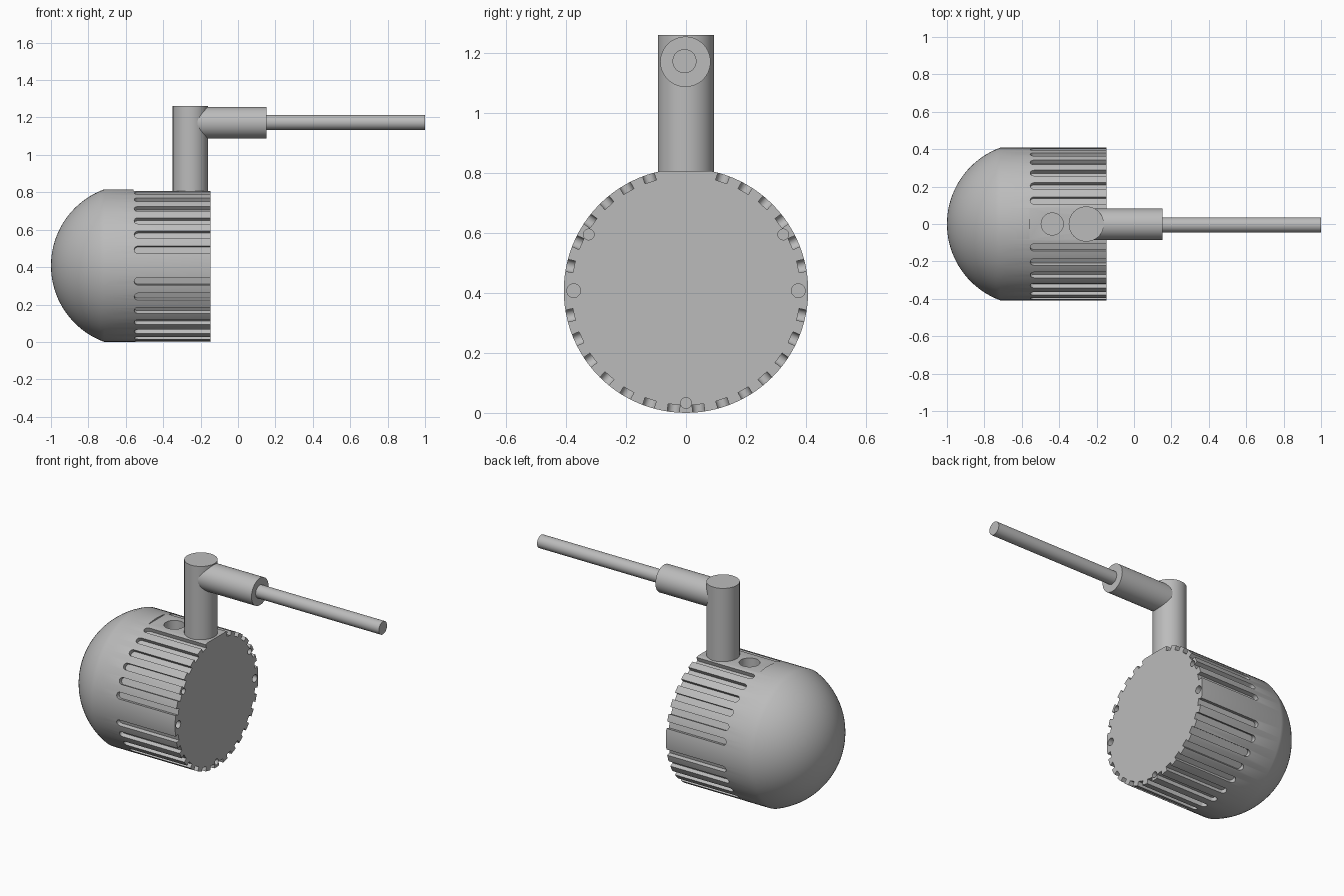
import bpy, bmesh, math
from mathutils import Matrix, Vector

if "Cube" in bpy.data.objects:
    bpy.data.objects.remove(bpy.data.objects["Cube"])

CZ, R = 0.408, 0.408        # body axis height and radius
X_FACE, X_DOME = -0.147, -0.715

grey = bpy.data.materials.new("grey")
grey.diffuse_color = (0.5, 0.5, 0.5, 1)
grey.use_nodes = True
grey.node_tree.nodes["Principled BSDF"].inputs["Base Color"].default_value = grey.diffuse_color


def add_object(name, bm):
    bmesh.ops.recalc_face_normals(bm, faces=bm.faces)
    mesh = bpy.data.meshes.new(name)
    bm.to_mesh(mesh)
    bm.free()
    mesh.materials.append(grey)
    ob = bpy.data.objects.new(name, mesh)
    bpy.context.collection.objects.link(ob)
    return ob


def rod(name, start, end, radius, sides=48):
    """Capped cylinder between two points."""
    a, b = Vector(start), Vector(end)
    bm = bmesh.new()
    turn = (b - a).to_track_quat('Z', 'Y').to_matrix().to_4x4()
    bmesh.ops.create_cone(bm, cap_ends=True, segments=sides, radius1=radius,
                          radius2=radius, depth=(b - a).length,
                          matrix=Matrix.Translation((a + b) / 2) @ turn)
    return add_object(name, bm)


def smooth(ob):
    bpy.ops.object.select_all(action='DESELECT')
    ob.select_set(True)
    bpy.context.view_layer.objects.active = ob
    bpy.ops.object.shade_smooth_by_angle(angle=math.radians(30))


def cut(target, cutters):
    """Subtract cutters, then remove them."""
    bpy.context.view_layer.objects.active = target
    for c in cutters:
        m = target.modifiers.new("cut", 'BOOLEAN')
        m.operation, m.solver, m.object = 'DIFFERENCE', 'EXACT', c
        bpy.ops.object.modifier_apply(modifier=m.name)
        bpy.data.objects.remove(c)


def slot_cutter(angle):
    """Bar with one rounded end, lying along the body side at an angle."""
    half, x0 = 0.02, -0.555
    pts = [(0.0, -half), (0.0, half)]
    for i in range(9):
        t = math.pi / 2 + math.pi * i / 8
        pts.append((x0 + half + half * math.cos(t), half * math.sin(t)))
    bm = bmesh.new()
    face = bm.faces.new([bm.verts.new((x, y, R - 0.026)) for x, y in pts])
    top = bmesh.ops.extrude_face_region(bm, geom=[face])["geom"]
    bmesh.ops.translate(bm, vec=(0, 0, 0.1),
                        verts=[v for v in top if isinstance(v, bmesh.types.BMVert)])
    bm.transform(Matrix.Translation((0, 0, CZ)) @ Matrix.Rotation(angle - math.pi / 2, 4, 'X'))
    return add_object("slot_cutter", bm)


# Lamp body: domed profile revolved about the x axis
sphere_r = ((X_DOME + 1) ** 2 + R ** 2) / (2 * (X_DOME + 1))
sweep = math.asin(R / sphere_r)
profile = [(-1 + sphere_r * (1 - math.cos(sweep * i / 20)),
            sphere_r * math.sin(sweep * i / 20)) for i in range(21)]
profile += [(X_FACE, R), (X_FACE, 0)]
bm = bmesh.new()
verts = [bm.verts.new((x, 0, r)) for x, r in profile]
edges = [bm.edges.new(p) for p in zip(verts, verts[1:])]
bmesh.ops.spin(bm, geom=verts + edges, axis=(1, 0, 0), cent=(0, 0, 0),
               angle=math.tau, steps=96, use_duplicate=False)
bmesh.ops.remove_doubles(bm, verts=bm.verts, dist=1e-5)
bmesh.ops.translate(bm, vec=(0, 0, CZ), verts=bm.verts)
body = add_object("lamp_body", bm)

# Flat pad on top, between the slots
bm = bmesh.new()
bmesh.ops.create_cube(bm, size=1, matrix=Matrix.Translation((-0.305, 0, 0.857))
                      @ Matrix.Diagonal((0.51, 0.3, 0.1, 1)))
cutters = [add_object("pad_cutter", bm)]

# Cooling slots every 12 degrees, skipping both sides and the top
for k in range(30):
    if k not in (0, 7, 8, 15):
        cutters.append(slot_cutter(math.radians(12 * k)))

# Screw holes in the end face
for deg, radius in ((0, 0.023), (180, 0.023), (30, 0.018), (150, 0.018), (270, 0.018)):
    a = math.radians(deg)
    y, z = 0.375 * math.cos(a), CZ + 0.375 * math.sin(a)
    cutters.append(rod("hole_cutter", (-0.2, y, z), (0, y, z), radius, 24))

# Round hole in the pad
cutters.append(rod("pad_hole_cutter", (-0.437, 0, 0.75), (-0.437, 0, 0.9), 0.059))
cut(body, cutters)
smooth(body)

# Mounting arm
for part in (rod("post", (-0.255, 0, 0.78), (-0.255, 0, 1.262), 0.094, 64),
             rod("sleeve", (-0.24, -0.002, 1.172), (0.153, -0.002, 1.172), 0.084, 64),
             rod("arm_rod", (0.1, -0.005, 1.174), (1.0, -0.005, 1.174), 0.04)):
    smooth(part)
